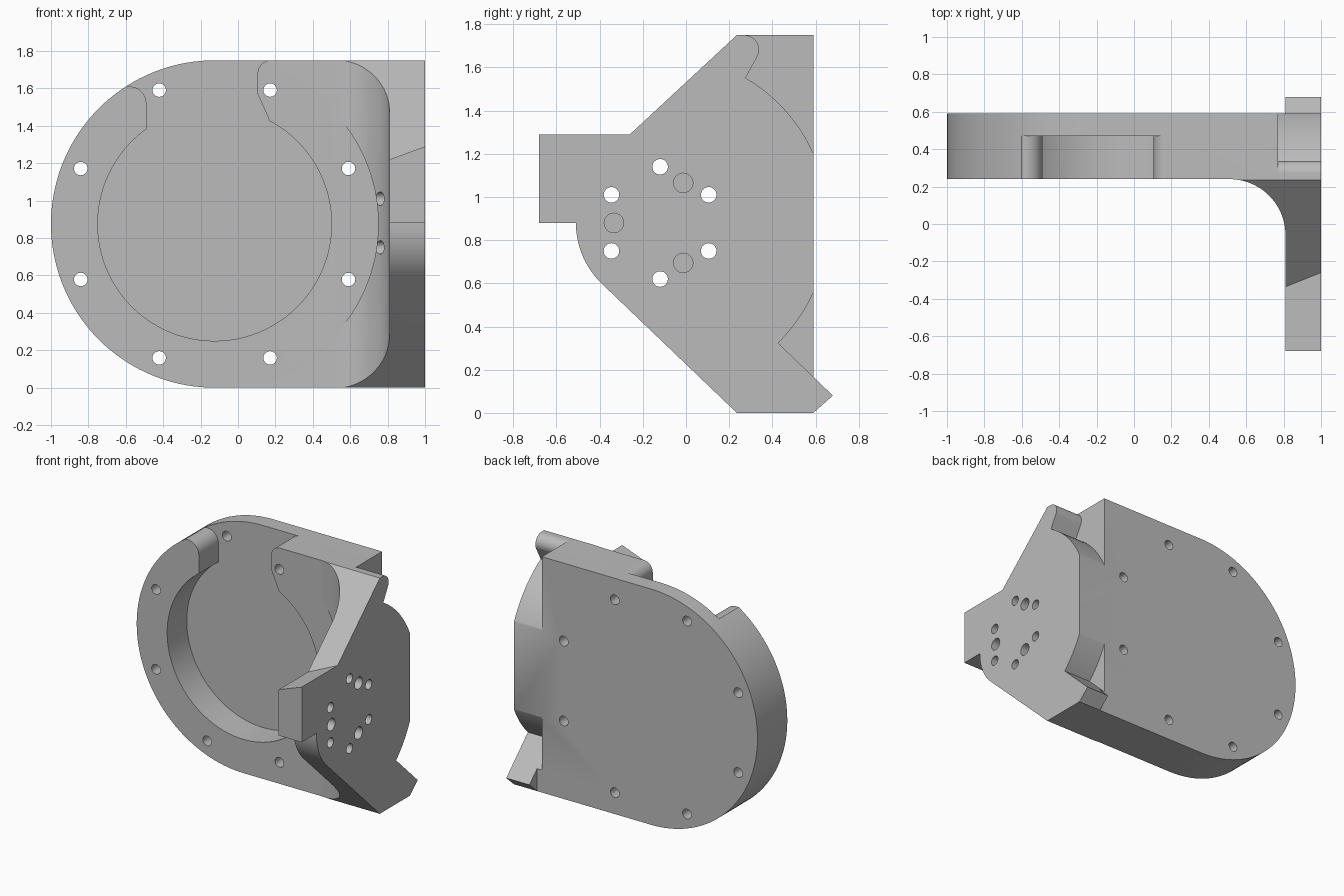
import bpy, bmesh
from math import sin, cos, pi, radians

if "Cube" in bpy.data.objects:
    bpy.data.objects.remove(bpy.data.objects["Cube"], do_unlink=True)

grey = bpy.data.materials.new("light_grey")
grey.use_nodes = True
colour = (0.5, 0.5, 0.5, 1)
grey.diffuse_color = colour
grey.node_tree.nodes["Principled BSDF"].inputs["Base Color"].default_value = colour


def arc(cx, cy, r, start, end, n=16):
    """Points on an arc, angles in degrees."""
    steps = [radians(start + (end - start) * i / n) for i in range(n + 1)]
    return [(cx + r * cos(a), cy + r * sin(a)) for a in steps]


def circle(cx, cy, r, n=32):
    return arc(cx, cy, r, 0, 360, n)[:-1]


def prism(name, points, axis, lo, hi):
    """Extrude a flat outline along one axis."""
    place = {"x": lambda p, d: (d, p[0], p[1]),
             "y": lambda p, d: (p[0], d, p[1]),
             "z": lambda p, d: (p[0], p[1], d)}[axis]
    bm = bmesh.new()
    ends = [[bm.verts.new(place(p, d)) for p in points] for d in (lo, hi)]
    for ring in ends:
        bm.faces.new(ring)
    for i in range(len(points)):
        j = (i + 1) % len(points)
        bm.faces.new((ends[0][i], ends[0][j], ends[1][j], ends[1][i]))
    bmesh.ops.recalc_face_normals(bm, faces=bm.faces)
    mesh = bpy.data.meshes.new(name)
    bm.to_mesh(mesh)
    bm.free()
    mesh.materials.append(grey)
    obj = bpy.data.objects.new(name, mesh)
    bpy.context.collection.objects.link(obj)
    return obj


def combine(target, tool, operation):
    """Apply an exact boolean and drop the tool."""
    mod = target.modifiers.new("boolean", "BOOLEAN")
    mod.operation, mod.solver, mod.object = operation, "EXACT", tool
    bpy.context.view_layer.objects.active = target
    bpy.ops.object.modifier_apply(modifier=mod.name)
    bpy.data.objects.remove(tool, do_unlink=True)


CX, CZ, R = -0.125, 0.875, 0.875   # pocket centre and outer radius
SY, SZ = -0.12, 0.88               # side plate pivot
FRONT, BACK = 0.24, 0.59           # main plate thickness
INNER = 0.81                       # inner face of the side plate

# Rounded plate outline, limited by the L-shaped plan and the side profile
outline = arc(CX, CZ, R, 90, 270, 72) + [(1, 0), (1, 2 * R)]
body = prism("bracket_body", outline, "y", -0.8, BACK)
plan = [(-1.1, FRONT)] + arc(0.51, -0.06, 0.3, 90, 0, 20)
plan += [(INNER, -0.9), (1.1, -0.9), (1.1, 0.7), (-1.1, 0.7)]
combine(body, prism("plan", plan, "z", -0.2, 2), "INTERSECT")
side = [(0.3, 1.81), (-0.51, 1.058)] + arc(SY, SZ, 0.39, 180, 226.5, 16)
side += [(0.298, -0.06), (0.7, -0.06), (0.7, 1.81)]
combine(body, prism("side", side, "x", -1.2, 1.2), "INTERSECT")

# Front block with a slanted top
block = [(INNER, 0.88), (1, 0.88), (1, 1.29), (INNER, 1.22)]
combine(body, prism("front_block", block, "y", -0.68, -0.2), "UNION")

# Lower stop tab behind the plate
tab = [(0.5, 0.3), (0.68, 0.3), (0.68, 0.08), (0.59, 0), (0.5, 0.1)]
combine(body, prism("stop_tab", tab, "x", INNER, 1), "UNION")

# Swing clearance through the inside fillet
combine(body, prism("clearance", circle(CX, CZ, R, 120), "y", -0.4, FRONT), "DIFFERENCE")

# Round pocket and its open channel at the top
combine(body, prism("pocket", circle(CX, CZ, 0.625, 96), "y", 0.1, 0.47), "DIFFERENCE")
channel = [(-0.49, 1.3)] + arc(-0.58, 1.52, 0.09, 0, 100)
channel += [(-0.7, 1.62), (-0.7, 1.9), (0.175, 1.9)]
channel += arc(0.175, 1.68, 0.07, 90, 180)
channel += [(0.105, 1.57), (0.17, 1.425), (0.17, 1.3)]
combine(body, prism("channel", channel, "y", 0.1, 0.47), "DIFFERENCE")

# Arc-shaped relief on the outer rear edge
relief = arc(SY, SZ, 0.78, -45.5, 59.5, 40) + [(0.33, 1.65)]
relief += arc(0.27, 1.682, 0.068, -20, 90)
relief += [(0.27, 1.9), (0.9, 1.9), (0.9, -0.131)]
combine(body, prism("relief", relief, "x", 0.77, 1.1), "DIFFERENCE")

# Ring of screw holes through the main plate
for k in range(8):
    a = pi / 8 + k * pi / 4
    hole = circle(CX + 0.775 * cos(a), CZ + 0.775 * sin(a), 0.036)
    combine(body, prism("screw_hole", hole, "y", 0, 0.8), "DIFFERENCE")

# Through holes and blind holes in the side plate
for k in range(6):
    a = pi / 6 + k * pi / 3
    hole = circle(SY + 0.26 * cos(a), SZ + 0.26 * sin(a), 0.036)
    combine(body, prism("side_hole", hole, "x", 0.4, 1.1), "DIFFERENCE")
for k in range(3):
    a = pi / 3 + k * 2 * pi / 3
    hole = circle(SY + 0.214 * cos(a), SZ + 0.214 * sin(a), 0.045)
    combine(body, prism("blind_hole", hole, "x", 0.88, 1.1), "DIFFERENCE")

# Smooth curved walls, keep the edges sharp
bpy.ops.object.select_all(action="DESELECT")
body.select_set(True)
bpy.context.view_layer.objects.active = body
bpy.ops.object.shade_smooth_by_angle(angle=radians(25))
